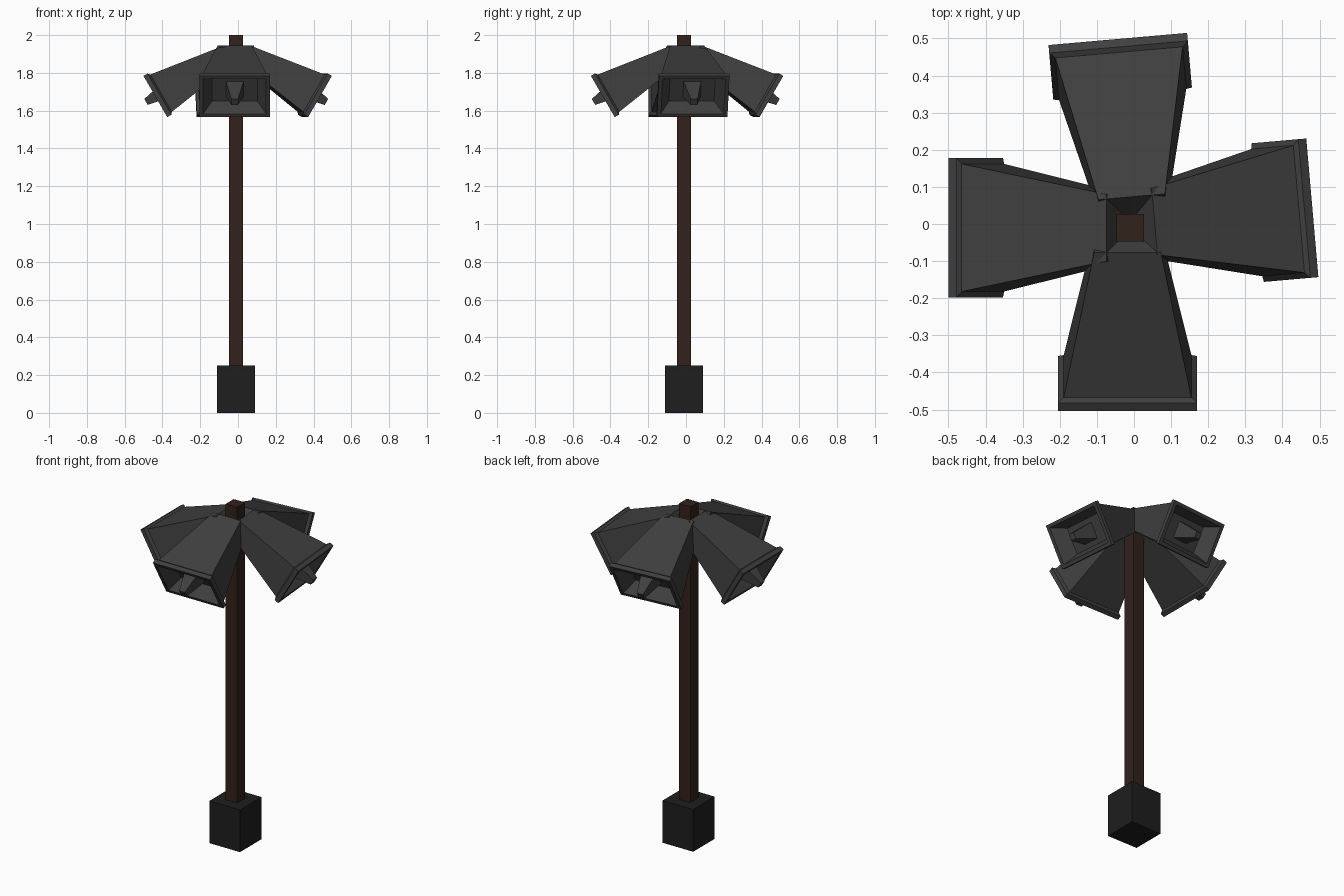
import bpy, bmesh
from math import radians
from mathutils import Matrix

if "Cube" in bpy.data.objects:
    bpy.data.objects.remove(bpy.data.objects["Cube"])


def material(name, rgb):
    m = bpy.data.materials.new(name)
    m.diffuse_color = (*rgb, 1)
    m.use_nodes = True
    m.node_tree.nodes["Principled BSDF"].inputs["Base Color"].default_value = m.diffuse_color
    return m


horn_grey = material("horn_grey", (0.05, 0.05, 0.05))
base_black = material("base_black", (0.013, 0.013, 0.013))
pole_brown = material("pole_brown", (0.032, 0.015, 0.010))


def loft(name, rings, mat, matrix=Matrix()):
    """Rectangular sections (x, half_y, half_z) skinned along x, capped at both ends."""
    bm = bmesh.new()
    loops = [[bm.verts.new((x, sy * hy, sz * hz))
              for sy, sz in ((-1, -1), (1, -1), (1, 1), (-1, 1))]
             for x, hy, hz in rings]
    for a, b in zip(loops, loops[1:]):
        for i in range(4):
            j = (i + 1) % 4
            bm.faces.new((a[i], a[j], b[j], b[i]))
    bm.faces.new(loops[0])
    bm.faces.new(loops[-1])
    bmesh.ops.recalc_face_normals(bm, faces=bm.faces)
    mesh = bpy.data.meshes.new(name)
    bm.to_mesh(mesh)
    bm.free()
    mesh.materials.append(mat)
    ob = bpy.data.objects.new(name, mesh)
    ob.matrix_world = matrix
    bpy.context.collection.objects.link(ob)
    return ob


# Base block and square pole, lofted upwards
upright = Matrix.Translation((-0.01, -0.01, 0)) @ Matrix.Rotation(radians(-90), 4, 'Y')
loft("base_block", [(0, 0.10, 0.10), (0.25, 0.10, 0.10)], base_black, upright)
loft("pole", [(0.24, 0.0375, 0.0375), (2.0, 0.0375, 0.0375)], pole_brown, upright)

# Horn: small end, flared body, rim, lip, recessed mouth (x = 0 is the mouth plane)
HORN = [(-0.45, 0.09, 0.052), (-0.035, 0.172, 0.114), (-0.025, 0.1875, 0.126),
        (0.0, 0.1875, 0.126), (0.0, 0.167, 0.106), (-0.08, 0.12, 0.075)]
# Tapered plug poking out of the mouth
PLUG = [(-0.085, 0.048, 0.048), (0.057, 0.018, 0.018)]

# Four horns tilted 30 degrees down; two are turned slightly off-square
for side, angle, cx, cy in (("right", 5, -0.018, 0.0), ("back", 95, 0.0, 0.0),
                            ("left", 180, 0.0, -0.01), ("front", 270, -0.0175, -0.003)):
    place = (Matrix.Translation((cx, cy, 0)) @ Matrix.Rotation(radians(angle), 4, 'Z')
             @ Matrix.Translation((0.4375, 0, 1.675)) @ Matrix.Rotation(radians(30), 4, 'Y'))
    loft(side + "_horn", HORN, horn_grey, place)
    loft(side + "_horn_plug", PLUG, horn_grey, place)
